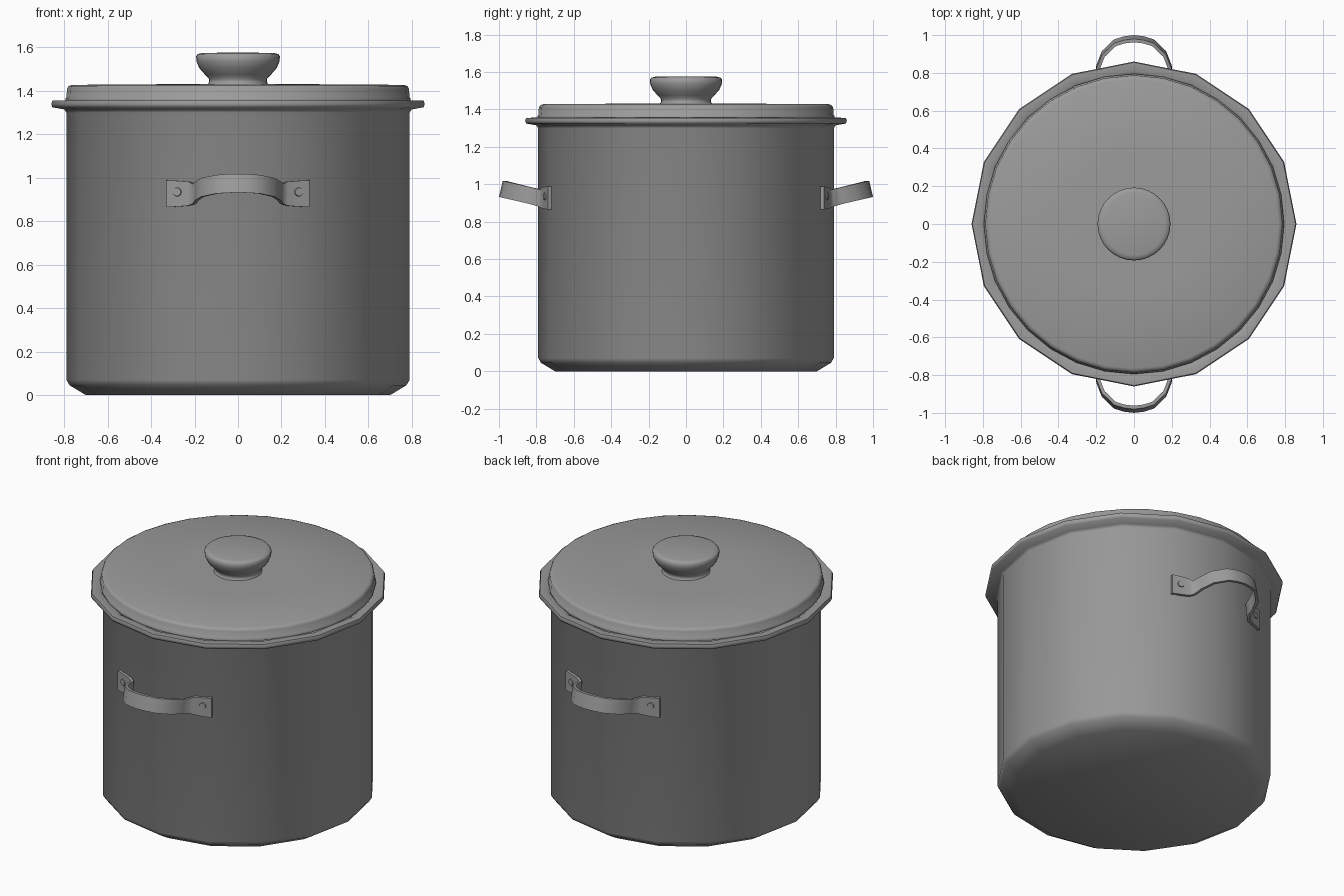
import bpy, bmesh, math
from mathutils import Vector

if "Cube" in bpy.data.objects:
    bpy.data.objects.remove(bpy.data.objects["Cube"])

# Dark grey metal used on every part
METAL = bpy.data.materials.new("dark_metal")
METAL.diffuse_color = (0.33, 0.33, 0.33, 1)
METAL.use_nodes = True
METAL.node_tree.nodes["Principled BSDF"].inputs["Base Color"].default_value = METAL.diffuse_color


def finish(name, bm, angle):
    bmesh.ops.remove_doubles(bm, verts=bm.verts, dist=1e-5)
    bmesh.ops.recalc_face_normals(bm, faces=bm.faces)
    me = bpy.data.meshes.new(name)
    bm.to_mesh(me)
    bm.free()
    me.materials.append(METAL)
    ob = bpy.data.objects.new(name, me)
    bpy.context.collection.objects.link(ob)
    bpy.ops.object.select_all(action='DESELECT')
    ob.select_set(True)
    bpy.context.view_layer.objects.active = ob
    bpy.ops.object.shade_smooth_by_angle(angle=math.radians(angle))
    return ob


def lathe(name, profile, sides, angle=50):
    """Revolve an (r, z) profile around the z axis."""
    bm = bmesh.new()
    rings = []
    for r, z in profile:
        rings.append([bm.verts.new((r * math.cos(2 * math.pi * i / sides),
                                    r * math.sin(2 * math.pi * i / sides), z))
                      for i in range(sides)])
    for a, b in zip(rings, rings[1:]):
        for i in range(sides):
            j = (i + 1) % sides
            bm.faces.new((a[i], a[j], b[j], b[i]))
    return finish(name, bm, angle)


# Pot: 16-sided hollow body with chamfered base and flared rim
lathe("pot_body", [
    (0, 0), (0.70, 0), (0.775, 0.045), (0.79, 0.07), (0.79, 1.30),
    (0.80, 1.315), (0.855, 1.325), (0.86, 1.34), (0.855, 1.355),
    (0.81, 1.356), (0.785, 1.34), (0.765, 1.31), (0.765, 0.08),
    (0.69, 0.025), (0, 0.025)], 16, 70)

# Lid: shallow stepped disc
lathe("lid", [
    (0, 1.34), (0.76, 1.34), (0.793, 1.352), (0.795, 1.365), (0.79, 1.37),
    (0.787, 1.41), (0.78, 1.422), (0.765, 1.428), (0.35, 1.431),
    (0, 1.433)], 32, 60)

# Lid knob
lathe("lid_knob", [
    (0, 1.425), (0.145, 1.425), (0.133, 1.44), (0.133, 1.455),
    (0.152, 1.475), (0.178, 1.505), (0.191, 1.535), (0.193, 1.56),
    (0.185, 1.57), (0.165, 1.575), (0, 1.577)], 32, 60)

# Handle: bent strap, right half as (x, outward, z centre, half height, lean)
HALF = [
    (0.327, 0.728, 0.927, 0.062, 0.0), (0.27, 0.748, 0.927, 0.059, 0.0),
    (0.225, 0.762, 0.927, 0.055, 0.0), (0.20, 0.78, 0.926, 0.045, 0.006),
    (0.19, 0.83, 0.939, 0.043, 0.01), (0.163, 0.90, 0.956, 0.043, 0.01),
    (0.10, 0.96, 0.970, 0.043, 0.01), (0.05, 0.975, 0.974, 0.043, 0.01),
    (0.0, 0.981, 0.975, 0.043, 0.01)]
PATH = [(-x, *rest) for x, *rest in HALF] + HALF[-2::-1]
THICK = 0.018


def handle(name, side):
    bm = bmesh.new()
    rings = []
    for k, (x, y, z, h, lean) in enumerate(PATH):
        p, q = PATH[max(k - 1, 0)], PATH[min(k + 1, len(PATH) - 1)]
        n = Vector((-(q[1] - p[1]), q[0] - p[0])).normalized() * THICK / 2
        corners = []
        for s, t in ((-1, -1), (1, -1), (1, 1), (-1, 1)):
            corners.append(bm.verts.new((x + s * n.x,
                                         side * (y + s * n.y - t * lean),
                                         z + t * h)))
        rings.append(corners)
    for a, b in zip(rings, rings[1:]):
        for i in range(4):
            j = (i + 1) % 4
            bm.faces.new((a[i], a[j], b[j], b[i]))
    bm.faces.new(rings[0])
    bm.faces.new(rings[-1])
    finish(name, bm, 50)


# Rivet: short disc on each handle plate
def rivet(name, sx, sy):
    bm = bmesh.new()
    normal = Vector((sx * 0.3, sy * 0.95, 0))
    rot = normal.to_track_quat('Z', 'Y').to_matrix().to_4x4()
    rot.translation = (sx * 0.278, sy * 0.75, 0.935)
    bmesh.ops.create_cone(bm, cap_ends=True, segments=12, radius1=0.025,
                          radius2=0.019, depth=0.02, matrix=rot)
    finish(name, bm, 60)


for label, side in (("front", -1), ("back", 1)):
    handle(f"{label}_handle", side)
    for edge, sx in (("left", -1), ("right", 1)):
        rivet(f"{label}_{edge}_rivet", sx, side)
